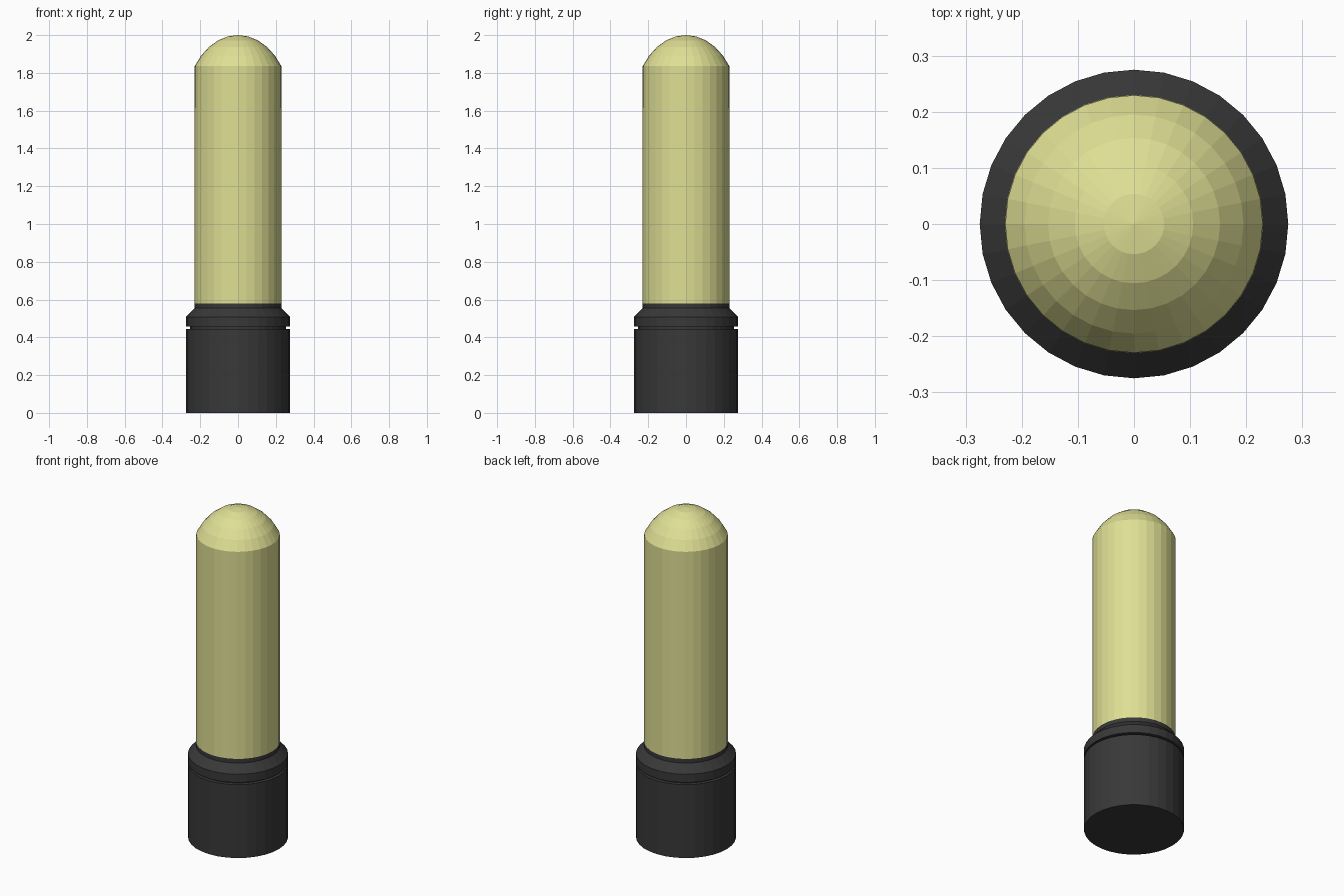
import bpy, bmesh, math

if "Cube" in bpy.data.objects:
    bpy.data.objects.remove(bpy.data.objects["Cube"])

SIDES = 32


def material(name, rgb):
    m = bpy.data.materials.new(name)
    m.diffuse_color = (*rgb, 1)
    m.use_nodes = True
    m.node_tree.nodes["Principled BSDF"].inputs["Base Color"].default_value = m.diffuse_color
    return m


def lathe(name, profile, mat):
    """Revolve (radius, z) points, bottom to top, closing both ends."""
    bm = bmesh.new()
    rings = []
    for r, z in profile:
        if r == 0:
            rings.append([bm.verts.new((0, 0, z))])
        else:
            rings.append([bm.verts.new((r * math.cos(a), r * math.sin(a), z))
                          for a in (2 * math.pi * i / SIDES for i in range(SIDES))])
    for low, high in zip(rings, rings[1:]):
        for i in range(SIDES):
            j = (i + 1) % SIDES
            if len(high) == 1:
                bm.faces.new((low[i], low[j], high[0]))
            else:
                bm.faces.new((low[i], low[j], high[j], high[i]))
    bm.faces.new(rings[0][::-1])
    if len(rings[-1]) > 1:
        bm.faces.new(rings[-1])
    mesh = bpy.data.meshes.new(name)
    bm.to_mesh(mesh)
    bm.free()
    mesh.materials.append(mat)
    obj = bpy.data.objects.new(name, mesh)
    bpy.context.collection.objects.link(obj)
    return obj


yellow = material("pale_yellow", (0.74, 0.74, 0.30))
black = material("soft_black", (0.04, 0.04, 0.04))

# Base with a narrow groove and a chamfered collar
lathe("base", [(0.275, 0), (0.275, 0.445), (0.253, 0.445), (0.253, 0.458),
               (0.275, 0.458), (0.275, 0.508), (0.23, 0.555), (0.23, 0.58)], black)

# Tube with a domed cap: the upper part of a stretched sphere
dome = [(0.276 * math.sin(math.radians(11.25 * k)),
         2 - 0.37 * (1 - math.cos(math.radians(11.25 * k)))) for k in range(5, 0, -1)]
lathe("tube", [(0.23, 0.58)] + dome + [(0, 2)], yellow)
